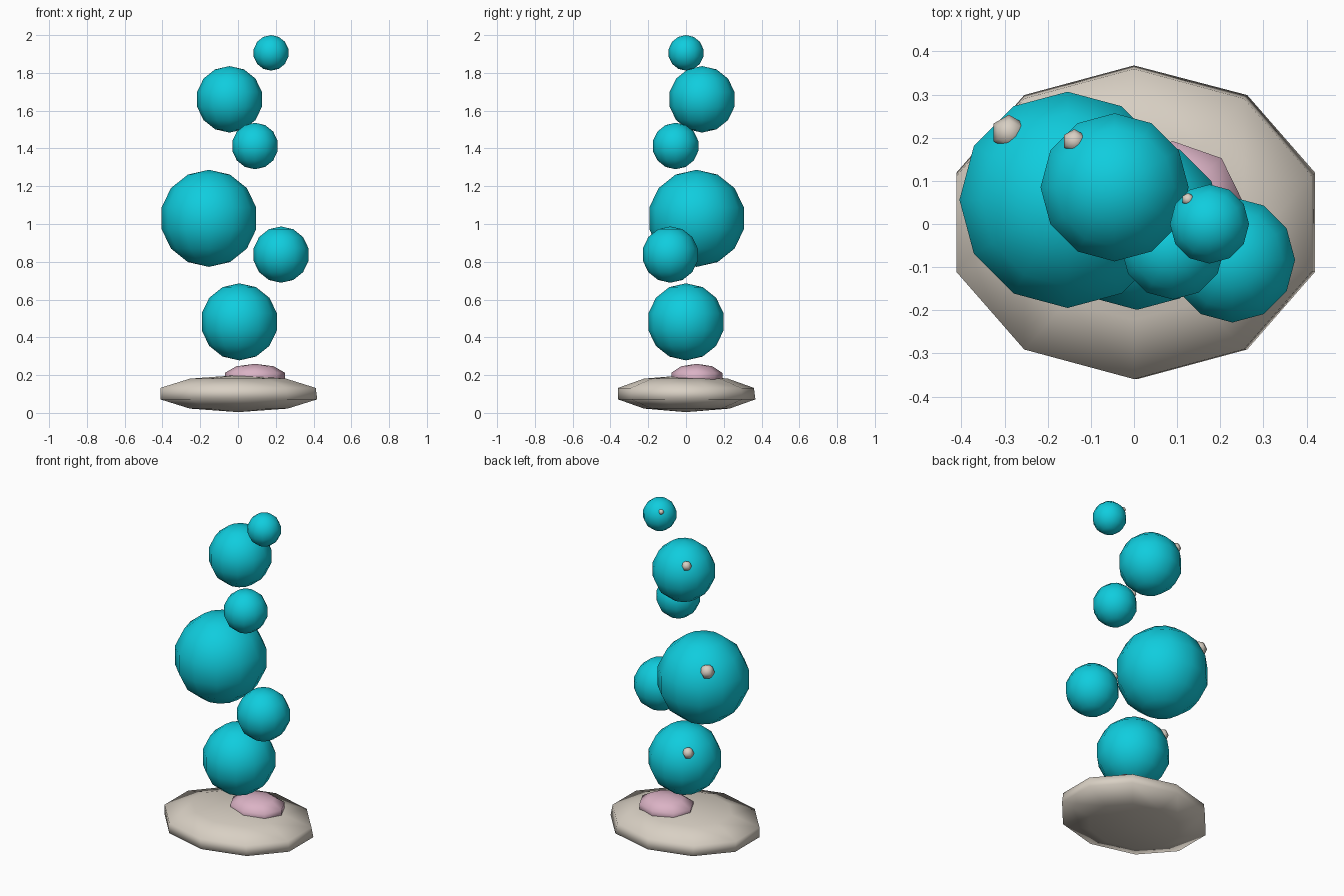
import bpy
from mathutils import Vector

if "Cube" in bpy.data.objects:
    bpy.data.objects.remove(bpy.data.objects["Cube"])


def material(name, rgb):
    m = bpy.data.materials.new(name)
    m.diffuse_color = (*rgb, 1.0)
    m.use_nodes = True
    m.node_tree.nodes["Principled BSDF"].inputs["Base Color"].default_value = m.diffuse_color
    return m


CYAN = material("bubble_cyan", (0.005, 0.61, 0.73))
SAND = material("pale_sand", (0.69, 0.63, 0.55))
PINK = material("soft_pink", (0.71, 0.45, 0.56))


def ball(name, centre, radii, segments, rings, mat):
    """Smooth-shaded low-poly ellipsoid."""
    bpy.ops.mesh.primitive_uv_sphere_add(segments=segments, ring_count=rings, radius=1)
    ob = bpy.context.object
    ob.name = name
    for v in ob.data.vertices:
        v.co = Vector(a * b for a, b in zip(v.co, radii))
    ob.location = centre
    ob.data.materials.append(mat)
    bpy.ops.object.shade_smooth()
    return ob


# Flat stone base, its underside shifted slightly to the back right
base = ball("base_stone", (0, 0, 0.102), (0.455, 0.378, 0.098), 10, 5, SAND)
for v in base.data.vertices:
    if v.co.z < 0:
        v.co.x += 0.008 if v.co.x > 0 else 0.0
        v.co.y += 0.008 if v.co.y > 0 else 0.0

# Pink pebble resting on the base
ball("pink_pebble", (0.09, 0.057, 0.19), (0.168, 0.142, 0.07), 8, 5, PINK)

# Rising bubbles, each with a small glint at the back left
bubbles = [
    ((0.007, 0.0, 0.482), 0.204),
    ((0.228, -0.083, 0.838), 0.149),
    ((-0.154, 0.056, 1.030), 0.257),
    ((0.090, -0.055, 1.413), 0.123),
    ((-0.045, 0.085, 1.660), 0.176),
    ((0.175, 0.0, 1.906), 0.094),
]
glint_dir = Vector((-0.54, 0.62, 0.52))
for i, (c, r) in enumerate(bubbles, 1):
    ball(f"bubble_{i}", c, (r, r, r), 12, 7, CYAN)
    g = 0.16 * r
    ball(f"glint_{i}", Vector(c) + glint_dir * r * 0.98, (g, g, g), 6, 4, SAND)
